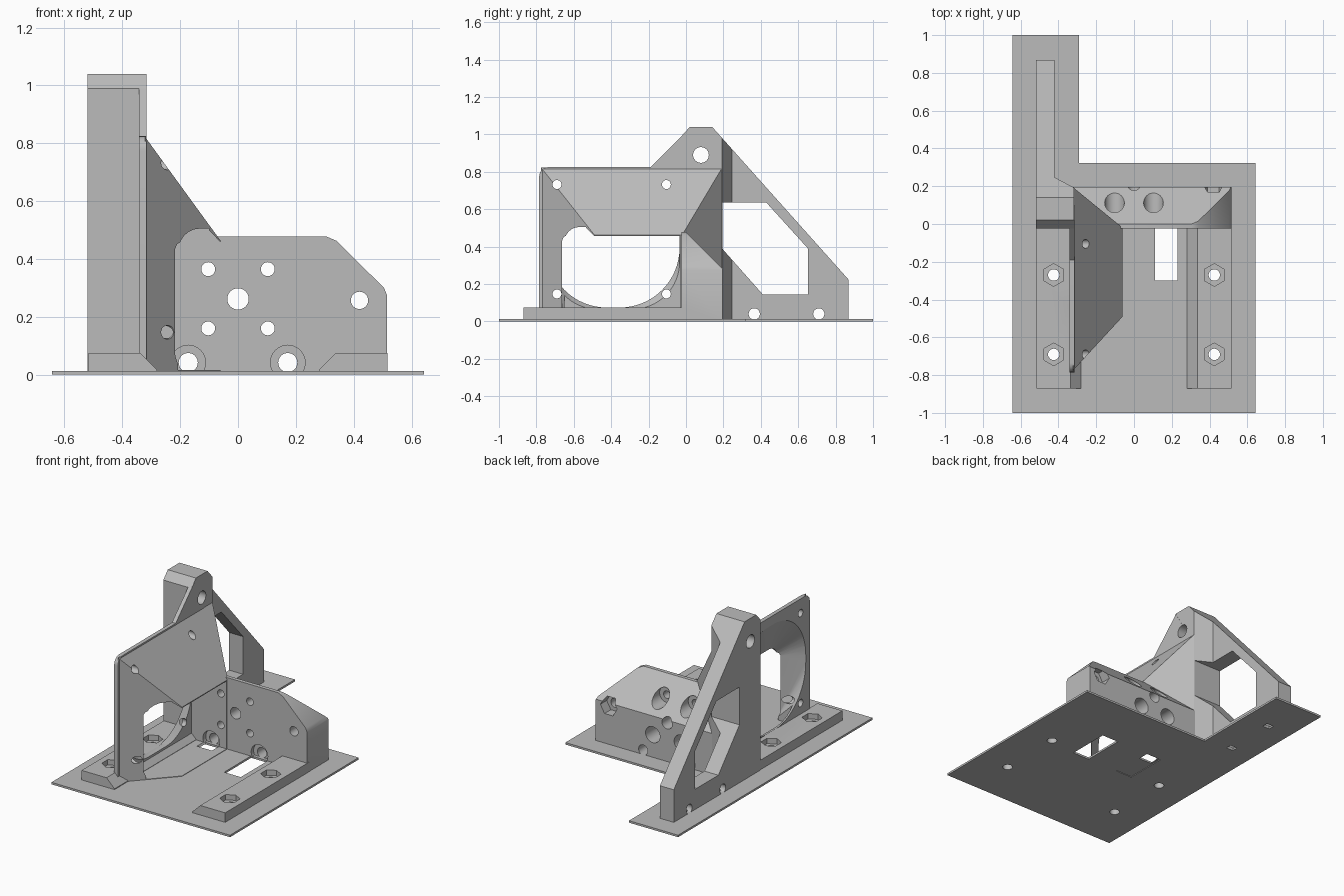
import bpy, bmesh, math

if "Cube" in bpy.data.objects:
    bpy.data.objects.remove(bpy.data.objects["Cube"])

GREY = bpy.data.materials.new("plain grey")
GREY.diffuse_color = (0.5, 0.5, 0.5, 1)
GREY.use_nodes = True
GREY.node_tree.nodes["Principled BSDF"].inputs["Base Color"].default_value = GREY.diffuse_color


def from_bmesh(name, bm):
    bmesh.ops.recalc_face_normals(bm, faces=bm.faces[:])
    me = bpy.data.meshes.new(name)
    bm.to_mesh(me)
    bm.free()
    me.materials.append(GREY)
    ob = bpy.data.objects.new(name, me)
    bpy.context.collection.objects.link(ob)
    return ob


def place(axis, t, u, v):
    return {"x": (t, u, v), "y": (u, t, v), "z": (u, v, t)}[axis]


def prism(name, axis, poly, a, b):
    """Extrude a 2D outline along an axis from a to b."""
    bm = bmesh.new()
    lo = [bm.verts.new(place(axis, a, u, v)) for u, v in poly]
    hi = [bm.verts.new(place(axis, b, u, v)) for u, v in poly]
    bm.faces.new(lo)
    bm.faces.new(hi)
    n = len(poly)
    for i in range(n):
        j = (i + 1) % n
        bm.faces.new((lo[i], lo[j], hi[j], hi[i]))
    return from_bmesh(name, bm)


def hull(name, points):
    bm = bmesh.new()
    vs = [bm.verts.new(p) for p in points]
    res = bmesh.ops.convex_hull(bm, input=vs)
    junk = {g for g in res["geom_interior"] + res["geom_unused"] if isinstance(g, bmesh.types.BMVert)}
    bmesh.ops.delete(bm, geom=list(junk), context="VERTS")
    bmesh.ops.dissolve_limit(bm, angle_limit=0.002, verts=bm.verts[:], edges=bm.edges[:])
    return from_bmesh(name, bm)


def ring(u, v, r, n=32, turn=0.0):
    return [(u + r * math.cos(turn + 2 * math.pi * i / n),
             v + r * math.sin(turn + 2 * math.pi * i / n)) for i in range(n)]


def rect(u0, v0, u1, v1):
    return [(u0, v0), (u1, v0), (u1, v1), (u0, v1)]


def combine(target, other, op):
    m = target.modifiers.new("combine", "BOOLEAN")
    m.operation, m.solver, m.object = op, "EXACT", other
    bpy.ops.object.select_all(action="DESELECT")
    bpy.context.view_layer.objects.active = target
    target.select_set(True)
    bpy.ops.object.modifier_apply(modifier=m.name)
    bpy.data.objects.remove(other, do_unlink=True)


def cut(target, axis, poly, a, b):
    combine(target, prism("cutter", axis, poly, a, b), "DIFFERENCE")


Z0 = 0.004   # solid parts sink slightly into the base sheet

# Motor block: front outline crossed with a side outline that slopes at the back
block = prism("bracket", "y", [(-0.4, Z0), (0.515, Z0), (0.515, 0.275), (0.505, 0.3),
              (0.34, 0.463), (0.305, 0.478), (-0.4, 0.478)], -0.1, 0.3)
side = prism("side", "x", [(-0.025, -0.1), (0.195, -0.1), (0.195, 0.282),
             (0.0, 0.478), (-0.012, 0.6), (-0.025, 0.6)], -1, 1)
combine(block, side, "INTERSECT")

# Fan wall with rounded front corner
corner = [(-0.735 - 0.05 * math.cos(a), 0.775 + 0.05 * math.sin(a))
          for a in [math.pi / 2 * i / 6 for i in range(7)]]
wall = prism("fan_wall", "x", [(-0.785, Z0)] + corner +
             [(-0.19, 0.825), (0.02, 1.035), (0.1, 0.9), (0.1, Z0)], -0.342, -0.316)
combine(block, wall, "UNION")

# Air duct: body tapering away from the wall, sloped on top, front and back
plan = [(-0.322, -0.775, 0.823), (-0.06, -0.49, 0.463), (-0.06, -0.02, 0.463), (-0.322, 0.194, 0.823)]
duct = hull("duct", [(x, y, z) for x, y, top in plan for z in (Z0, top)])
combine(block, duct, "UNION")

# Duct hollow: round fan opening blending to an arched outlet
FY, FZ = -0.395, 0.44
arch = [(-0.03, 0.016), (-0.65, 0.016), (-0.65, 0.43)]
arch += [(-0.57 - 0.08 * math.cos(a), 0.425 + 0.08 * math.sin(a))
         for a in [math.pi / 2 * i / 6 for i in range(1, 7)]] + [(-0.03, 0.505)]
cut(block, "x", arch, -0.313, -0.1)
tip = [(-0.105, y, z) for y, z in arch] + [(-0.055, y, min(z, 0.452)) for y, z in arch]
combine(block, hull("cutter", tip), "DIFFERENCE")
cut(block, "x", rect(-0.65, 0.016, -0.03, 0.452), -0.11, 0.0)
funnel = [(-0.36, y, z) for y, z in ring(FY, FZ, 0.36, 64)]
funnel += [(-0.2, y, max(z, 0.03)) for y, z in arch]
combine(block, hull("cutter", funnel), "DIFFERENCE")

# Tall brace: thick in front, chamfering to a thin triangular rib behind
brace = prism("brace", "x", [(-0.025, Z0), (-0.025, 0.99), (0.02, 1.04), (0.14, 1.04),
              (0.868, 0.225), (0.868, Z0)], -0.52, -0.317)
cut(brace, "z", [(-0.317, 0.192), (-0.42, 0.247), (-0.42, 1.0), (-0.2, 1.0), (-0.2, 0.192)], -0.1, 1.2)
cut(brace, "x", [(0.193, 0.635), (0.43, 0.635), (0.652, 0.39), (0.652, 0.145),
                 (0.41, 0.145), (0.193, 0.39)], -0.6, -0.25)
combine(block, brace, "UNION")
cut(block, "x", ring(0.08, 0.89, 0.042), -0.6, -0.2)
for y in (0.365, 0.71):
    cut(block, "x", ring(y, 0.04, 0.03), -0.6, -0.35)

# Side rails with sloped inner edge
for s in (-1, 1):
    rail = prism("rail", "y", [(s * 0.517, Z0), (s * 0.517, 0.075), (s * 0.337, 0.075),
                 (s * 0.28, 0.018), (s * 0.28, Z0)], -0.87, 0.0)
    combine(block, rail, "UNION")

# Fan screw holes
for y in (-0.69, -0.105):
    for z in (0.147, 0.732):
        cut(block, "x", ring(y, z, 0.024, 20), -0.4, 0.0)

# Motor block holes: shaft, screws with wide back bores, tensioner with hex pocket
cut(block, "y", ring(0, 0.262, 0.037), -0.1, 0.3)
for x in (-0.103, 0.103):
    for z in (0.16, 0.365):
        cut(block, "y", ring(x, z, 0.024, 20), -0.1, 0.3)
        cut(block, "y", ring(x, z, 0.052), 0.05, 0.3)
cut(block, "y", ring(0.42, 0.257, 0.03), -0.1, 0.3)
cut(block, "y", ring(0.42, 0.257, 0.06, 6), 0.13, 0.3)
for x in (-0.172, 0.172):
    cut(block, "y", ring(x, 0.042, 0.033), -0.1, 0.3)
    cut(block, "y", ring(x, 0.042, 0.06), -0.1, 0.0)

# Thin base sheet
sheet = prism("base_sheet", "z", [(-0.643, -1), (0.643, -1), (0.643, 0.322), (-0.29, 0.322),
              (-0.29, 1), (-0.643, 1)], 0, 0.013)
for x in (-0.17, 0.17):
    cut(sheet, "z", rect(x - 0.06, -0.3, x + 0.06, -0.022), -0.1, 0.1)
for y in (0.365, 0.71):
    cut(sheet, "z", rect(-0.495, y - 0.02, -0.445, y + 0.02), -0.1, 0.1)
    cut(block, "z", rect(-0.495, y - 0.02, -0.445, y + 0.02), -0.1, 0.04)

# Rail bolt holes with hex nut pockets
for x in (-0.425, 0.425):
    for y in (-0.27, -0.69):
        cut(block, "z", ring(x, y, 0.06, 6, math.pi / 6), 0.04, 0.2)
        for ob in (block, sheet):
            cut(ob, "z", ring(x, y, 0.03, 24), -0.1, 0.2)

# Smooth round bores, keep hard edges
for ob in (block, sheet):
    bpy.ops.object.select_all(action="DESELECT")
    bpy.context.view_layer.objects.active = ob
    ob.select_set(True)
    bpy.ops.object.shade_smooth_by_angle(angle=math.radians(25))
